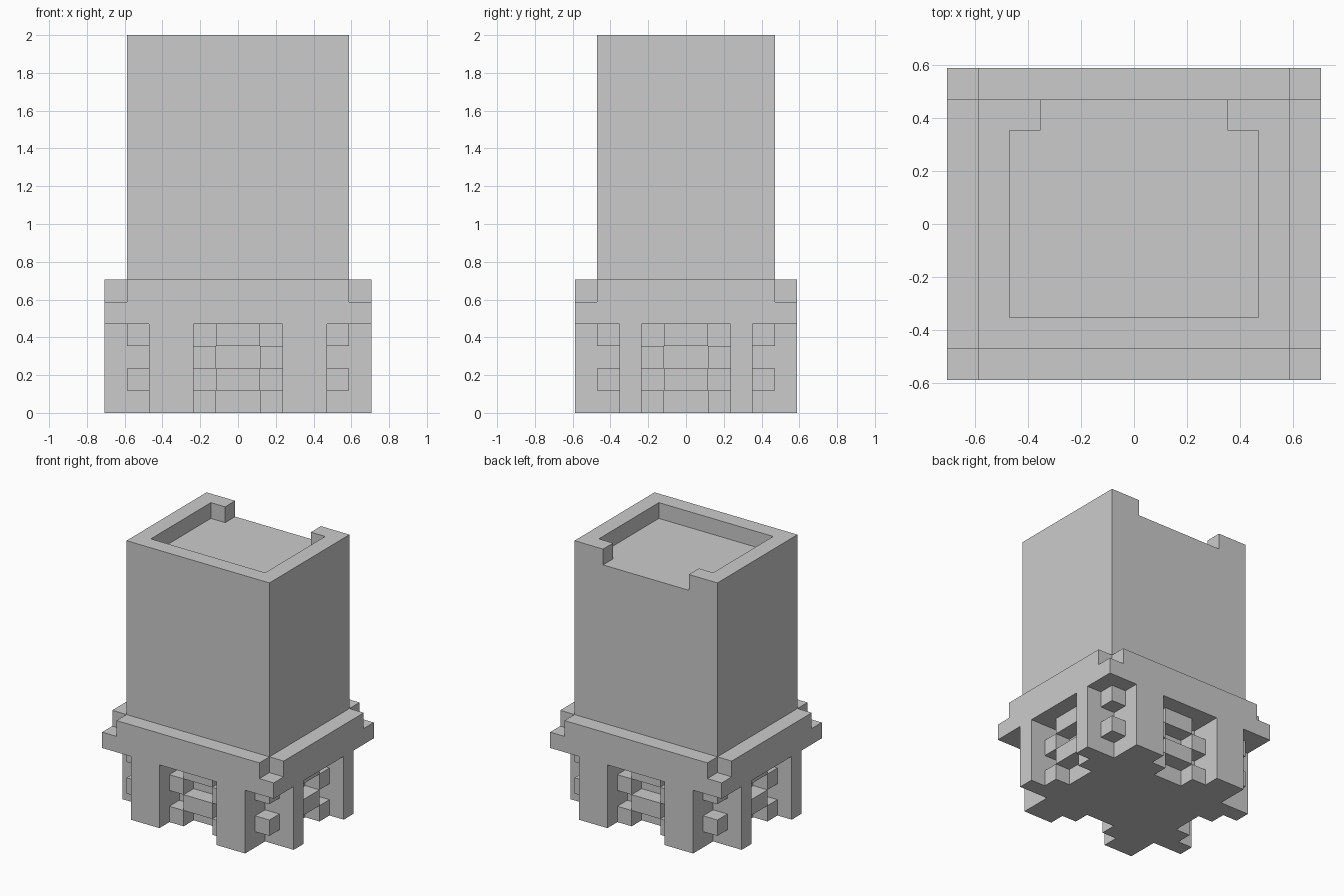
import bpy, bmesh, math
from itertools import product

if "Cube" in bpy.data.objects:
    bpy.data.objects.remove(bpy.data.objects["Cube"])

U = 2 / 17  # one building block; the model is 12 x 10 x 17 blocks


def box(x0, x1, y0, y1, z0, z1):
    """Grid cells filling a box given in block units."""
    return set(product(range(x0, x1), range(y0, y1), range(z0, z1)))


def mirrored(cells):
    """Cells repeated in all four quadrants."""
    return {(a, b, z) for x, y, z in cells for a in (x, -1 - x) for b in (y, -1 - y)}


# Tower shaft with a shallow tray on top, open at the back
shaft = box(-5, 5, -4, 4, 6, 17)
shaft -= box(-4, 4, -3, 3, 16, 17) | box(-3, 3, 3, 4, 16, 17)

# Collar: full slab below, corners notched off above
collar = box(-6, 6, -5, 5, 4, 6) - mirrored(box(5, 6, 4, 5, 5, 6))

# Base core, recessed at the corners and in the middle of each side
base_core = box(-5, 5, -4, 4, 0, 4)
base_core -= mirrored(box(4, 5, 3, 4, 0, 4)
                      | box(0, 2, 3, 4, 0, 4) | box(4, 5, 0, 2, 0, 4))

# Columns flush with the collar
front_back_columns = mirrored(box(2, 4, 4, 5, 0, 4))
side_columns = mirrored(box(5, 6, 2, 3, 0, 4))

# Alternating lattice blocks inside the recesses
corner_blocks, lattice = set(), set()
for z in (1, 3):
    corner_blocks |= mirrored(box(4, 5, 3, 4, z, z + 1))
    lattice |= mirrored(box(0, 1, 3, 4, z, z + 1) | box(4, 5, 0, 1, z, z + 1))
for z in (0, 2):
    lattice |= mirrored(box(1, 2, 3, 4, z, z + 1) | box(4, 5, 1, 2, z, z + 1))

parts = {
    "tower_shaft": shaft,
    "collar": collar,
    "base_core": base_core,
    "front_back_columns": front_back_columns,
    "side_columns": side_columns,
    "corner_blocks": corner_blocks,
    "recess_lattice": lattice,
}
solid = set().union(*parts.values())


def build(name, cells):
    """Skin the cells, skipping faces hidden against any neighbouring part."""
    bm = bmesh.new()
    verts = {}

    def vert(p):
        if p not in verts:
            verts[p] = bm.verts.new([c * U for c in p])
        return verts[p]

    for cell in sorted(cells):
        for axis, side in product(range(3), (0, 1)):
            near = list(cell)
            near[axis] += 2 * side - 1
            if tuple(near) in solid:
                continue
            loop = []
            for i, j in ((0, 0), (1, 0), (1, 1), (0, 1)):
                p = list(cell)
                p[axis] += side
                p[(axis + 1) % 3] += i
                p[(axis + 2) % 3] += j
                loop.append(vert(tuple(p)))
            bm.faces.new(loop if side else loop[::-1])
    # Merge coplanar squares into large flat faces
    bmesh.ops.dissolve_limit(bm, angle_limit=math.radians(1),
                             verts=bm.verts[:], edges=bm.edges[:])
    mesh = bpy.data.meshes.new(name)
    bm.to_mesh(mesh)
    bm.free()
    bpy.context.collection.objects.link(bpy.data.objects.new(name, mesh))


for name, cells in parts.items():
    build(name, cells)
